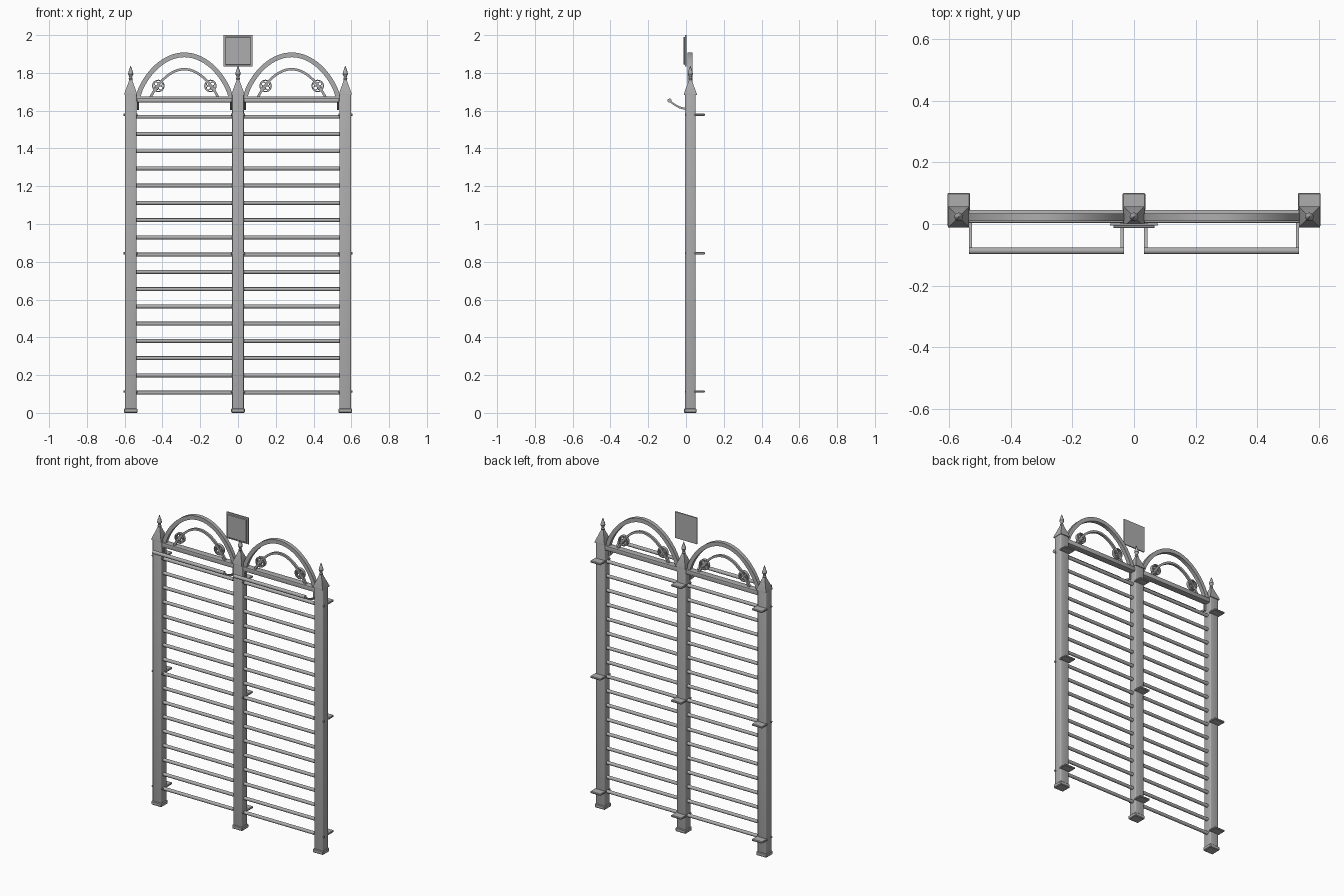
import bpy, bmesh, math
from mathutils import Vector, Matrix

if "Cube" in bpy.data.objects:
    bpy.data.objects.remove(bpy.data.objects["Cube"])

steel = bpy.data.materials.new("grey_steel")
steel.diffuse_color = (0.42, 0.42, 0.42, 1)
steel.use_nodes = True
steel.node_tree.nodes["Principled BSDF"].inputs["Base Color"].default_value = steel.diffuse_color
YC = 0.023                      # depth centre of the frame
POSTS = (-0.568, 0.0, 0.568)
BAYS = (-0.284, 0.284)


def finish(name, bm, smooth=True):
    bmesh.ops.recalc_face_normals(bm, faces=bm.faces)
    me = bpy.data.meshes.new(name)
    bm.to_mesh(me)
    bm.free()
    me.materials.append(steel)
    ob = bpy.data.objects.new(name, me)
    bpy.context.collection.objects.link(ob)
    if smooth:
        bpy.ops.object.select_all(action='DESELECT')
        ob.select_set(True)
        bpy.context.view_layer.objects.active = ob
        bpy.ops.object.shade_smooth_by_angle(angle=math.radians(35))
    return ob


def box(name, lo, hi, bevel=0.0, segs=1):
    lo, hi = Vector(lo), Vector(hi)
    bm = bmesh.new()
    bmesh.ops.create_cube(bm, size=1, matrix=Matrix.Translation((lo + hi) / 2)
                          @ Matrix.Diagonal((*(hi - lo), 1)))
    if bevel:
        bmesh.ops.bevel(bm, geom=bm.edges[:], offset=bevel, segments=segs,
                        profile=0.5, affect='EDGES')
    return finish(name, bm, bevel > 0)


def rod(name, x0, x1, y, z, r, sides=16):
    bm = bmesh.new()
    bmesh.ops.create_cone(bm, cap_ends=True, segments=sides, radius1=r, radius2=r,
                          depth=x1 - x0, matrix=Matrix.Translation(((x0 + x1) / 2, y, z))
                          @ Matrix.Rotation(math.pi / 2, 4, 'Y'))
    return finish(name, bm)


def loft(name, rings, closed=False):
    """Skin a list of equal-sized vertex rings."""
    bm = bmesh.new()
    vs = [[bm.verts.new(p) for p in ring] for ring in rings]
    n, m = len(vs), len(vs[0])
    for i in range(n if closed else n - 1):
        a, b = vs[i], vs[(i + 1) % n]
        for j in range(m):
            bm.faces.new((a[j], a[(j + 1) % m], b[(j + 1) % m], b[j]))
    if not closed:
        bm.faces.new(vs[0])
        bm.faces.new(vs[-1])
    return finish(name, bm)


def lathe(name, x, y, profile, sides, twist=0.0):
    return loft(name, [[(x + r * math.cos(twist + k * math.tau / sides),
                         y + r * math.sin(twist + k * math.tau / sides), z)
                        for k in range(sides)] for r, z in profile])


def arch(name, cx, z0, w, h, power, thick, y0, y1, steps=40):
    """Flat bar bent along a curved crown; thickness is measured inward."""
    pts = []
    for i in range(steps + 1):
        u = -math.cos(math.pi * i / steps)
        pts.append(Vector((u * w, 0, h * max(0, 1 - u * u) ** power)))
    rings = []
    for i, p in enumerate(pts):
        t = (pts[min(i + 1, steps)] - pts[max(i - 1, 0)]).normalized()
        q = p + Vector((t.z, 0, -t.x)) * thick
        rings.append([(cx + v.x, y, z0 + v.z) for v, y in
                      ((p, y0), (p, y1), (q, y1), (q, y0))])
    return loft(name, rings)


def ring(name, cx, cz, r_out, r_in, y0, y1, sides=24):
    rings = []
    for k in range(sides):
        c, s = math.cos(k * math.tau / sides), math.sin(k * math.tau / sides)
        rings.append([(cx + r * c, y, cz + r * s) for r, y in
                      ((r_out, y0), (r_out, y1), (r_in, y1), (r_in, y0))])
    return loft(name, rings, closed=True)


# Posts with feet, pyramid caps, finials, wall brackets and screws
for x in POSTS:
    box("post", (x - 0.031, YC - 0.028, 0.01), (x + 0.031, YC + 0.028, 1.69), 0.006, 3)
    box("foot", (x - 0.036, YC - 0.033, 0), (x + 0.036, YC + 0.033, 0.024), 0.004)
    s = math.sqrt(2)
    lathe("post_cap", x, YC, [(0.034 * s, 1.683), (0.034 * s, 1.69), (0.009 * s, 1.758),
                              (0.007 * s, 1.766)], 4, math.pi / 4)
    lathe("finial", x, YC, [(0.008, 1.763), (0.011, 1.770), (0.007, 1.777), (0.009, 1.783),
                            (0.014, 1.793), (0.012, 1.804), (0.006, 1.822),
                            (0.0015, 1.836)], 16)
    for z in (0.113, 0.845, 1.578):
        box("wall_bracket", (x - 0.037, YC + 0.022, z - 0.006),
            (x + 0.037, 0.1, z + 0.006), 0.003)
        rod("screw", x - 0.037, x + 0.037, 0.003, z, 0.006, 10)

for cx in BAYS:
    x0, x1 = cx - 0.255, cx + 0.255
    # Rungs and top rail
    for i in range(17):
        rod("rung", x0, x1, YC, 0.107 + i * 0.0913, 0.0105)
    box("top_rail", (x0, 0.004, 1.647), (x1, 0.046, 1.676), 0.004, 2)

    # Crown arches
    arch("outer_arch", cx, 1.672, 0.257, 0.236, 0.72, 0.025, 0.009, 0.034)
    arch("inner_arch", cx, 1.672, 0.185, 0.154, 0.9, 0.013, 0.014, 0.029)

    # Rosettes: a ring with four small loops
    for side in (-1, 1):
        rx, rz = cx + side * 0.138, 1.731
        ring("rosette_rim", rx, rz, 0.033, 0.027, 0.012, 0.031)
        for k in range(4):
            a = k * math.pi / 2 + math.pi / 4
            ring("rosette_loop", rx + 0.0155 * math.cos(a), rz + 0.0155 * math.sin(a),
                 0.0125, 0.0085, 0.016, 0.027, 14)

    # Forward hanging bar on two curved arms
    rod("hanging_bar", cx - 0.251, cx + 0.251, -0.087, 1.653, 0.011)
    path = [(0.012, 1.609), (-0.01, 1.611), (-0.035, 1.618), (-0.062, 1.633), (-0.087, 1.652)]
    for ax in (cx - 0.246, cx + 0.246):
        loft("bar_arm", [[(ax - 0.005, y, z - 0.006), (ax + 0.005, y, z - 0.006),
                          (ax + 0.005, y, z + 0.005), (ax - 0.005, y, z + 0.005)]
                         for y, z in path])
        # Short hanger tying the arm to the top rail
        box("arm_hanger", (ax - 0.005, 0.004, 1.604), (ax + 0.005, 0.014, 1.655))

# Square plaque above the middle post
box("plaque_back", (-0.077, -0.005, 1.833), (0.077, 0.002, 2.0))
box("plaque_front", (-0.067, -0.013, 1.843), (0.067, -0.005, 1.99), 0.002)
